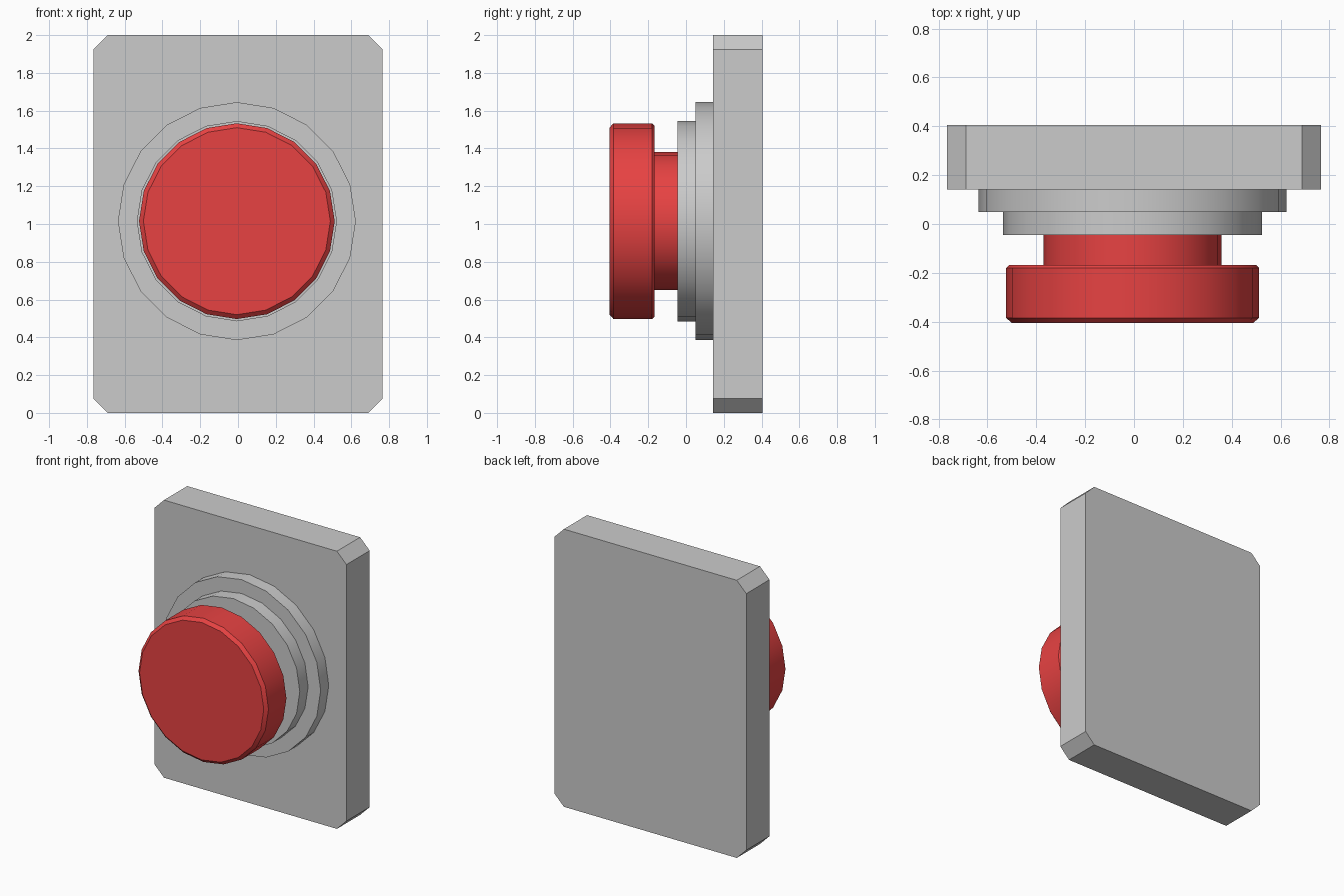
import bpy, bmesh, math

if "Cube" in bpy.data.objects:
    bpy.data.objects.remove(bpy.data.objects["Cube"])

SIDES = 20
AXIS_X, AXIS_Z = -0.006, 1.015   # centre of all round parts


def finish(name, bm, mat=None, smooth=False):
    bmesh.ops.recalc_face_normals(bm, faces=bm.faces)
    mesh = bpy.data.meshes.new(name)
    bm.to_mesh(mesh)
    bm.free()
    obj = bpy.data.objects.new(name, mesh)
    bpy.context.collection.objects.link(obj)
    if mat:
        mesh.materials.append(mat)
    if smooth:
        bpy.ops.object.select_all(action='DESELECT')
        obj.select_set(True)
        bpy.context.view_layer.objects.active = obj
        bpy.ops.object.shade_smooth_by_angle(angle=math.radians(30))
    return obj


def turned(name, profile, mat=None):
    """Solid turned about the y direction from (radius, y) points."""
    bm = bmesh.new()
    rings = []
    for r, y in profile:
        angles = [2 * math.pi * i / SIDES for i in range(SIDES)]
        rings.append([bm.verts.new((AXIS_X + r * math.cos(a), y, AXIS_Z + r * math.sin(a)))
                      for a in angles])
    for a, b in zip(rings, rings[1:]):
        for i in range(SIDES):
            j = (i + 1) % SIDES
            bm.faces.new((a[i], a[j], b[j], b[i]))
    bm.faces.new(rings[0])
    bm.faces.new(rings[-1])
    return finish(name, bm, mat, smooth=True)


def chamfered_plate(name, half_width, height, cut, y0, y1):
    """Upright slab with its four corners cut off."""
    w, h, c = half_width, height, cut
    outline = [(-w + c, 0), (w - c, 0), (w, c), (w, h - c),
               (w - c, h), (-w + c, h), (-w, h - c), (-w, c)]
    bm = bmesh.new()
    face = bm.faces.new([bm.verts.new((x, y0, z)) for x, z in outline])
    ext = bmesh.ops.extrude_face_region(bm, geom=[face], use_keep_orig=True)
    verts = [g for g in ext['geom'] if isinstance(g, bmesh.types.BMVert)]
    bmesh.ops.translate(bm, verts=verts, vec=(0, y1 - y0, 0))
    return finish(name, bm)


red = bpy.data.materials.new("button_red")
red.diffuse_color = (0.8, 0.055, 0.055, 1)
red.use_nodes = True
red.node_tree.nodes["Principled BSDF"].inputs["Base Color"].default_value = red.diffuse_color

# Wall plate
chamfered_plate("wall_plate", 0.765, 2.0, 0.076, 0.142, 0.406)

# Stepped collar, its back end sunk into the plate
turned("collar", [(0.53, -0.045), (0.53, 0.05), (0.63, 0.05), (0.63, 0.16)])

# Push button: bevelled cap and narrower stem, sunk into the collar
turned("push_button", [(0.495, -0.405), (0.518, -0.384), (0.518, -0.18), (0.505, -0.167),
                       (0.365, -0.167), (0.365, -0.03)], red)
